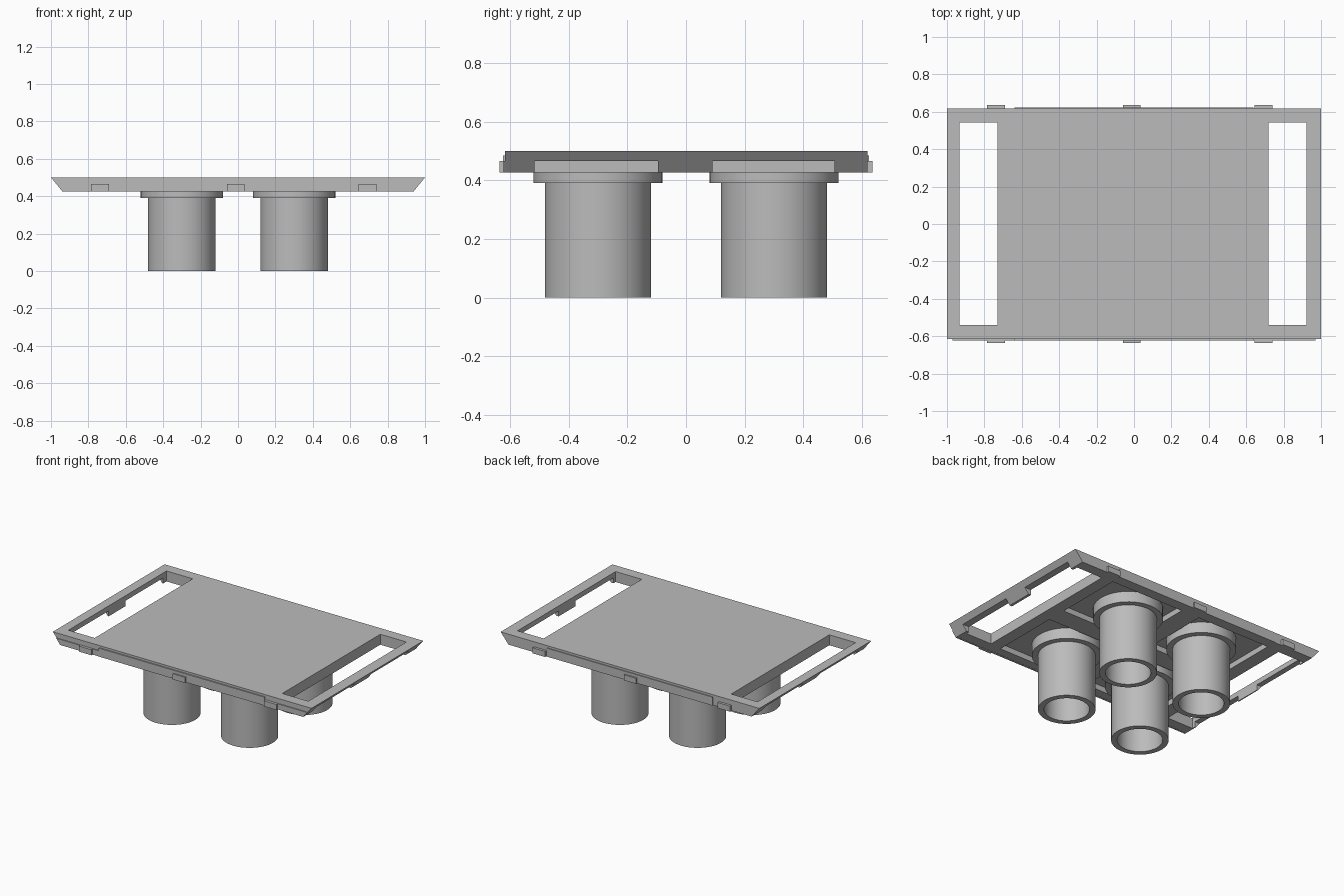
import bpy, bmesh, math

if "Cube" in bpy.data.objects:
    bpy.data.objects.remove(bpy.data.objects["Cube"])

grey = bpy.data.materials.new("plain_grey")
grey.use_nodes = True
COLOUR = (0.5, 0.5, 0.5, 1)
grey.diffuse_color = COLOUR
grey.node_tree.nodes["Principled BSDF"].inputs["Base Color"].default_value = COLOUR

TOP, BASE, STEP = 0.50, 0.427, 0.465


def make(name, bm):
    bmesh.ops.recalc_face_normals(bm, faces=bm.faces[:])
    mesh = bpy.data.meshes.new(name)
    bm.to_mesh(mesh)
    bm.free()
    mesh.materials.append(grey)
    obj = bpy.data.objects.new(name, mesh)
    bpy.context.scene.collection.objects.link(obj)
    return obj


def box(name, x0, x1, y0, y1, z0, z1, flare=0):
    """Box between limits; flare widens the top along x."""
    bm = bmesh.new()
    bmesh.ops.create_cube(bm, size=1)
    for v in bm.verts:
        up = v.co.z > 0
        side = flare if up else 0
        v.co = (x1 + side if v.co.x > 0 else x0 - side,
                y1 if v.co.y > 0 else y0,
                z1 if up else z0)
    return make(name, bm)


# Tray plate with ends sloping outwards
tray = box("tray", -0.94, 0.94, -0.616, 0.618, BASE, TOP, flare=0.06)

# Cutters: handle slots, rail notches and underside pockets
cutters = [box("slot_cutter", a, b, -0.54, 0.543, 0.3, 0.6)
           for a, b in ((-0.933, -0.73), (0.72, 0.922))]
for y0, y1 in ((-0.516, -0.095), (0.09, 0.506)):
    for x0, x1 in ((-1.1, -0.85), (0.85, 1.1)):
        cutters.append(box("notch_cutter", x0, x1, y0, y1, 0.3, STEP))
for x0, x1 in ((-0.635, -0.07), (0.07, 0.635)):
    for y0, y1 in ((-0.55, -0.07), (0.07, 0.55)):
        cutters.append(box("pocket_cutter", x0, x1, y0, y1, 0.3, STEP))

for cutter in cutters:
    cutter.hide_render = True
    mod = tray.modifiers.new("cut", 'BOOLEAN')
    mod.operation = 'DIFFERENCE'
    mod.solver = 'EXACT'
    mod.object = cutter
graph = bpy.context.evaluated_depsgraph_get()
cut_mesh = bpy.data.meshes.new_from_object(tray.evaluated_get(graph))
tray.modifiers.clear()
tray.data = cut_mesh
for cutter in cutters:
    bpy.data.objects.remove(cutter)

# Side strips, front lip and clip tabs
for name, s in (("front", -1), ("back", 1)):
    def side_box(part, x0, x1, reach, z1):
        y0, y1 = sorted((s * 0.61, s * reach))
        box(name + part, x0, x1, y0, y1, BASE - 0.001, z1)
    side_box("_strip", -0.64, 0.64, 0.624, 0.485)
    for x in (-0.737, -0.012, 0.693):
        side_box("_tab", x - 0.048, x + 0.048, 0.635, STEP)
box("front_lip", -0.94, 0.94, -0.622, -0.61, BASE - 0.001, STEP, flare=0.03)


# Hollow legs with a collar at the top
def leg(name, x, y, sides=48):
    profile = [(0.143, STEP + 0.002), (0.143, 0), (0.181, 0), (0.181, 0.39),
               (0.22, 0.39), (0.22, STEP + 0.002)]
    bm = bmesh.new()
    rings = [[bm.verts.new((x + r * math.cos(math.tau * i / sides),
                            y + r * math.sin(math.tau * i / sides), z))
              for i in range(sides)] for r, z in profile]
    for a, b in zip(rings, rings[1:] + rings[:1]):
        for i in range(sides):
            j = (i + 1) % sides
            bm.faces.new((a[i], a[j], b[j], b[i]))
    obj = make(name, bm)
    bpy.ops.object.select_all(action='DESELECT')
    obj.select_set(True)
    bpy.context.view_layer.objects.active = obj
    bpy.ops.object.shade_smooth_by_angle(angle=math.radians(30))


for end, y in (("front", -0.3), ("back", 0.3)):
    for side, x in (("left", 0.3), ("right", -0.3)):
        leg(f"{end}_{side}_leg", x, y)
